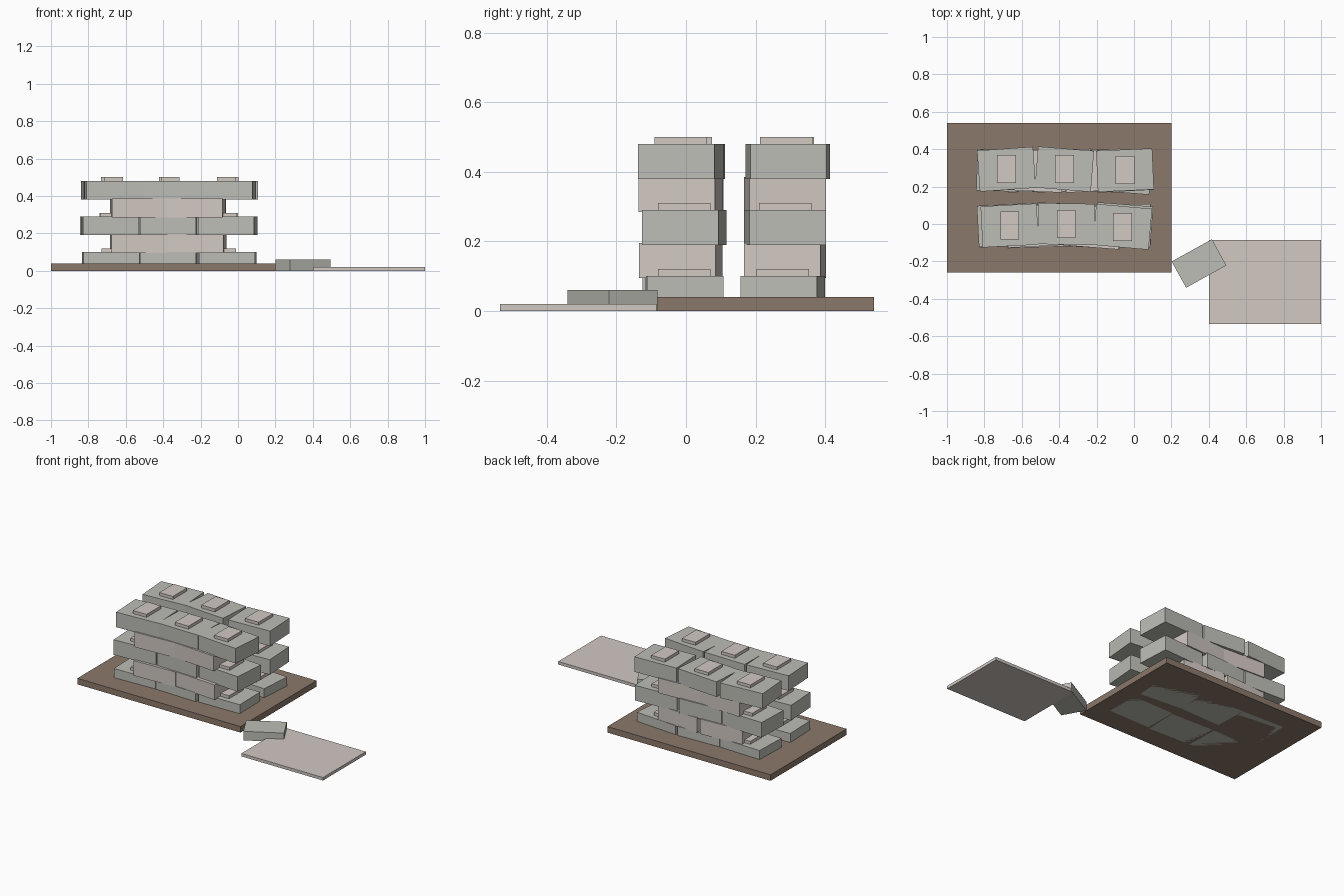
import bpy, math

if "Cube" in bpy.data.objects:
    bpy.data.objects.remove(bpy.data.objects["Cube"])


def material(name, rgb):
    m = bpy.data.materials.new(name)
    m.diffuse_color = (*rgb, 1)
    m.use_nodes = True
    m.node_tree.nodes["Principled BSDF"].inputs["Base Color"].default_value = m.diffuse_color
    return m


GREY = material("grey_stone", (0.51, 0.51, 0.47))
BEIGE = material("beige_stone", (0.64, 0.58, 0.54))
BROWN = material("brown_earth", (0.26, 0.19, 0.145))


def box(name, x, y, z0, size, mat, angle=0):
    """Box resting on z0, turned about z by angle degrees."""
    sx, sy, sz = size
    bpy.ops.mesh.primitive_cube_add(size=1, location=(x, y, z0 + sz / 2),
                                    rotation=(0, 0, math.radians(angle)))
    o = bpy.context.object
    o.name = name
    o.scale = size
    bpy.ops.object.transform_apply(location=False, rotation=False, scale=True)
    o.data.materials.append(mat)
    return o


STONE = (0.30, 0.22, 0.10)
PAD = (0.10, 0.15, 0.02)
STEP = 0.095

# each wall: courses from the bottom up, each stone as (x, y, turn)
WALLS = {
    "front": [
        [(-0.68, -0.01, 2), (-0.37, -0.01, -2), (-0.06, -0.005, 1)],
        [(-0.53, -0.015, 2), (-0.22, -0.015, -4)],
        [(-0.685, -0.005, 3), (-0.37, 0.0, -2), (-0.055, -0.005, -4.5)],
        [(-0.53, -0.01, 3), (-0.225, -0.015, -4.5)],
        [(-0.665, -0.008, 3), (-0.362, 0.0, -1), (-0.062, -0.015, -5)],
    ],
    "back": [
        [(-0.675, 0.285, -2), (-0.365, 0.285, 2), (-0.06, 0.278, -4.5)],
        [(-0.53, 0.285, 3), (-0.22, 0.285, -3)],
        [(-0.69, 0.285, -2), (-0.375, 0.285, 3), (-0.05, 0.285, 3)],
        [(-0.53, 0.285, -3), (-0.22, 0.285, 3)],
        [(-0.682, 0.293, 4), (-0.372, 0.293, -4.5), (-0.048, 0.288, 2.5)],
    ],
}

# stacked walls: three-stone courses carry a mortar pad on each stone
for wall, courses in WALLS.items():
    for c, stones in enumerate(courses):
        z = c * STEP
        for i, (x, y, turn) in enumerate(stones):
            tag = f"{c + 1}_{i + 1}"
            box(f"{wall}_stone_{tag}", x, y, z, STONE, BEIGE if c % 2 else GREY, turn)
            if c % 2 == 0:
                box(f"{wall}_mortar_pad_{tag}", x, y, z + 0.10, PAD, BEIGE)

# ground patch under the walls
box("foundation", -0.40, 0.14, 0, (1.20, 0.80, 0.04), BROWN)

# mortar board with a loose stone beside it
box("mortar_board", 0.70, -0.31, 0, (0.60, 0.45, 0.02), BEIGE)
box("loose_stone", 0.3475, -0.211, 0, (0.246, 0.16, 0.06), GREY, 29)
